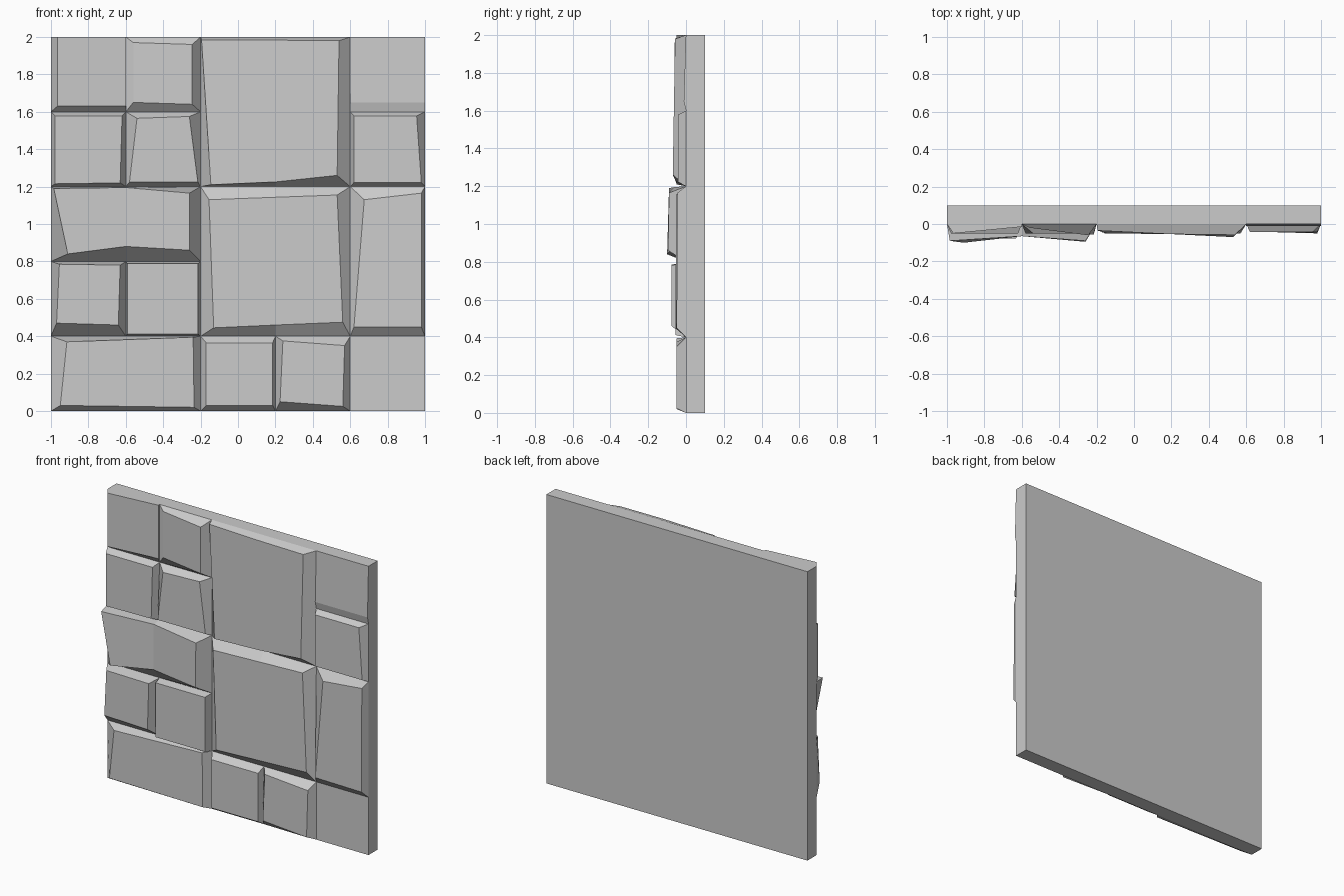
import bpy, bmesh

if "Cube" in bpy.data.objects:
    bpy.data.objects.remove(bpy.data.objects["Cube"])

CELL = 0.4


def finish(bm, name):
    mesh = bpy.data.meshes.new(name)
    bm.to_mesh(mesh)
    bm.free()
    obj = bpy.data.objects.new(name, mesh)
    bpy.context.collection.objects.link(obj)
    return obj


def pair(v):
    return v if isinstance(v, tuple) else (v, v)


def stone(name, col, row, w, h, left, right, bottom, top, depth, mid=None):
    """Rough block on the cell grid. Insets: left/right = (low, high),
    bottom/top = (left, right); depth = (bl, br, tr, tl);
    mid = (bottom inset, top inset, depth) for a bend in a wide block."""
    x0, x1 = -1 + col * CELL, -1 + (col + w) * CELL
    z0, z1 = row * CELL, (row + h) * CELL
    l, r, b, t = map(pair, (left, right, bottom, top))
    d = depth if isinstance(depth, tuple) else (depth,) * 4
    base = [(x0, 0, z0), (x1, 0, z0), (x1, 0, z1), (x0, 0, z1)]
    face = [(x0 + l[0], -d[0], z0 + b[0]), (x1 - r[0], -d[1], z0 + b[1]),
            (x1 - r[1], -d[2], z1 - t[1]), (x0 + l[1], -d[3], z1 - t[0])]
    if mid:
        xm = (x0 + x1) / 2
        base.insert(1, (xm, 0, z0))
        base.insert(4, (xm, 0, z1))
        face.insert(1, (xm, -mid[2], z0 + mid[0]))
        face.insert(4, (xm, -mid[2], z1 - mid[1]))
    bm = bmesh.new()
    bv = [bm.verts.new(p) for p in base]
    fv = [bm.verts.new(p) for p in face]
    n = len(bv)
    for i in range(n):
        j = (i + 1) % n
        bm.faces.new((bv[i], bv[j], fv[j], fv[i]))
    if mid:
        bm.faces.new((fv[0], fv[1], fv[4], fv[5]))
        bm.faces.new((fv[1], fv[2], fv[3], fv[4]))
    else:
        bm.faces.new(fv)
    return finish(bm, name)


# backing slab
bm = bmesh.new()
bmesh.ops.create_cube(bm, size=1)
for v in bm.verts:
    v.co = (v.co.x * 2, v.co.y * 0.1 + 0.05, v.co.z * 2 + 1)
finish(bm, "backing_slab")

# bottom row (the right-hand cell stays flat)
stone("bottom_wide_stone", 0, 0, 2, 1, (.05, .085), (.035, .04),
      (.03, .02), (.03, .005), .05)
stone("bottom_mid_stone", 2, 0, 1, 1, .03, .015, .03, .035, .045)
stone("bottom_right_stone", 3, 0, 1, 1, (.025, .04), (.04, .03),
      (.05, .025), (.025, .05), .05)

# second row
stone("lower_left_stone", 0, 1, 1, 1, (.03, .045), (.04, .03),
      (.07, .06), (.015, .02), .077)
stone("lower_inner_stone", 1, 1, 1, 1, .008, .015, .012, .012, .055)
stone("lower_big_stone", 2, 1, 2, 2, (.07, .045), (.04, .07),
      (.045, .075), (.07, .045), .052, (.06, .057, .052))
stone("lower_right_stone", 4, 1, 1, 2, (.02, .075), .02, .05,
      (.07, .035), (.04, .05, .045, .035))

# third row: wide stone with a bent face
stone("middle_wide_stone", 0, 2, 2, 1, (.09, .015), .06, (.04, .06),
      (.01, .035), (.1, .095, .09, .09), (.08, .005, .065))

# fourth row
stone("upper_left_stone", 0, 3, 1, 1, .022, (.03, .02), (.015, .02),
      .022, .05)
stone("upper_inner_stone", 1, 3, 1, 1, (.02, .06), (.015, .06), .025,
      (.035, .025), .05)
stone("upper_right_stone", 4, 3, 1, 1, .02, (.02, .045), .022, .022, .042)
stone("upper_big_stone", 2, 3, 2, 2, (.055, .005), (.07, .06), (.01, .06),
      (.015, .02), (.05, .07, .058, .035), (.025, .017, .054))

# top row
stone("top_left_stone", 0, 4, 1, 1, .035, 0, .03, 0, (.05, .015, .015, .05))
stone("top_inner_stone", 1, 4, 1, 1, .04, .045, (.05, .04), (.03, .04),
      (.02, .06, .06, .02))
stone("top_right_stone", 4, 4, 1, 1, 0, 0, .05, 0, (.012, .012, .001, .001))
